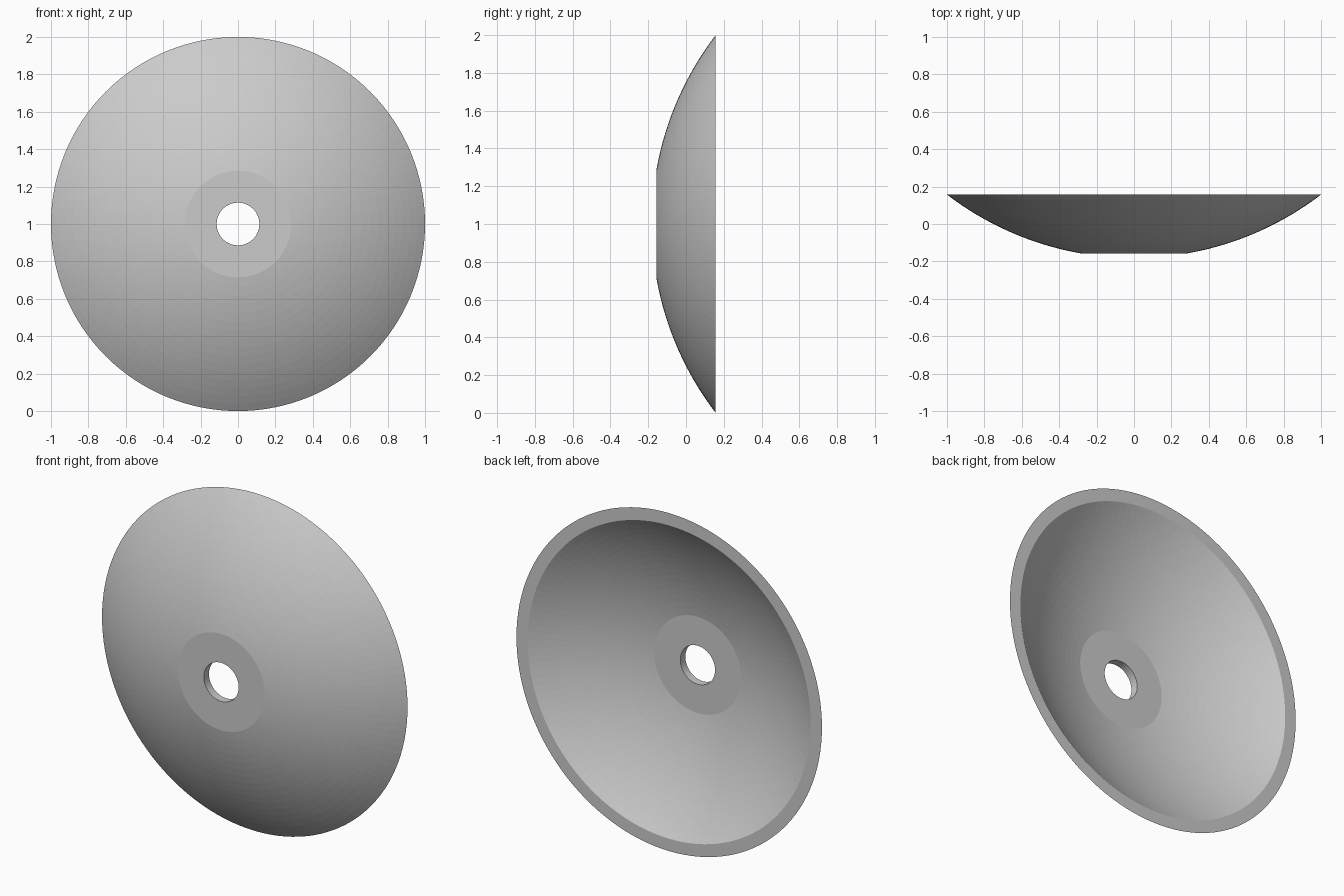
import bpy, bmesh
from math import sqrt, asin, sin, cos, tau
from mathutils import Matrix

if "Cube" in bpy.data.objects:
    bpy.data.objects.remove(bpy.data.objects["Cube"])

SIDES = 128
BANDS = 16


def arc(r0, y0, r1, y1):
    """Spherical profile centred on the axis, from (r0, y0) to (r1, y1)."""
    yc = (r1 * r1 - r0 * r0 + y1 * y1 - y0 * y0) / (2 * (y1 - y0))
    radius = sqrt(r0 * r0 + (yc - y0) ** 2)
    a0, a1 = asin(r0 / radius), asin(r1 / radius)
    angles = [a0 + (a1 - a0) * i / BANDS for i in range(BANDS + 1)]
    return [(radius * sin(a), yc - radius * cos(a)) for a in angles]


# Closed cross-section: hole edge, convex front, rim, concave back
hole, flat = 0.114, 0.285
front, back, rim = -0.157, -0.109, 0.157
profile = ([(hole, front)] + arc(flat, front, 1.0, rim)
           + arc(flat, back, 0.927, rim)[::-1] + [(hole, back)])

# Revolve around the y axis
bm = bmesh.new()
rings = []
for i in range(SIDES):
    a = tau * i / SIDES
    rings.append([bm.verts.new((r * cos(a), y, 1 + r * sin(a))) for r, y in profile])
n = len(profile)
for i in range(SIDES):
    p, q = rings[i], rings[(i + 1) % SIDES]
    for j in range(n):
        k = (j + 1) % n
        bm.faces.new((p[j], p[k], q[k], q[j]))
bmesh.ops.recalc_face_normals(bm, faces=bm.faces)

mesh = bpy.data.meshes.new("concave_disc")
bm.to_mesh(mesh)
bm.free()
disc = bpy.data.objects.new("concave_disc", mesh)
bpy.context.collection.objects.link(disc)
